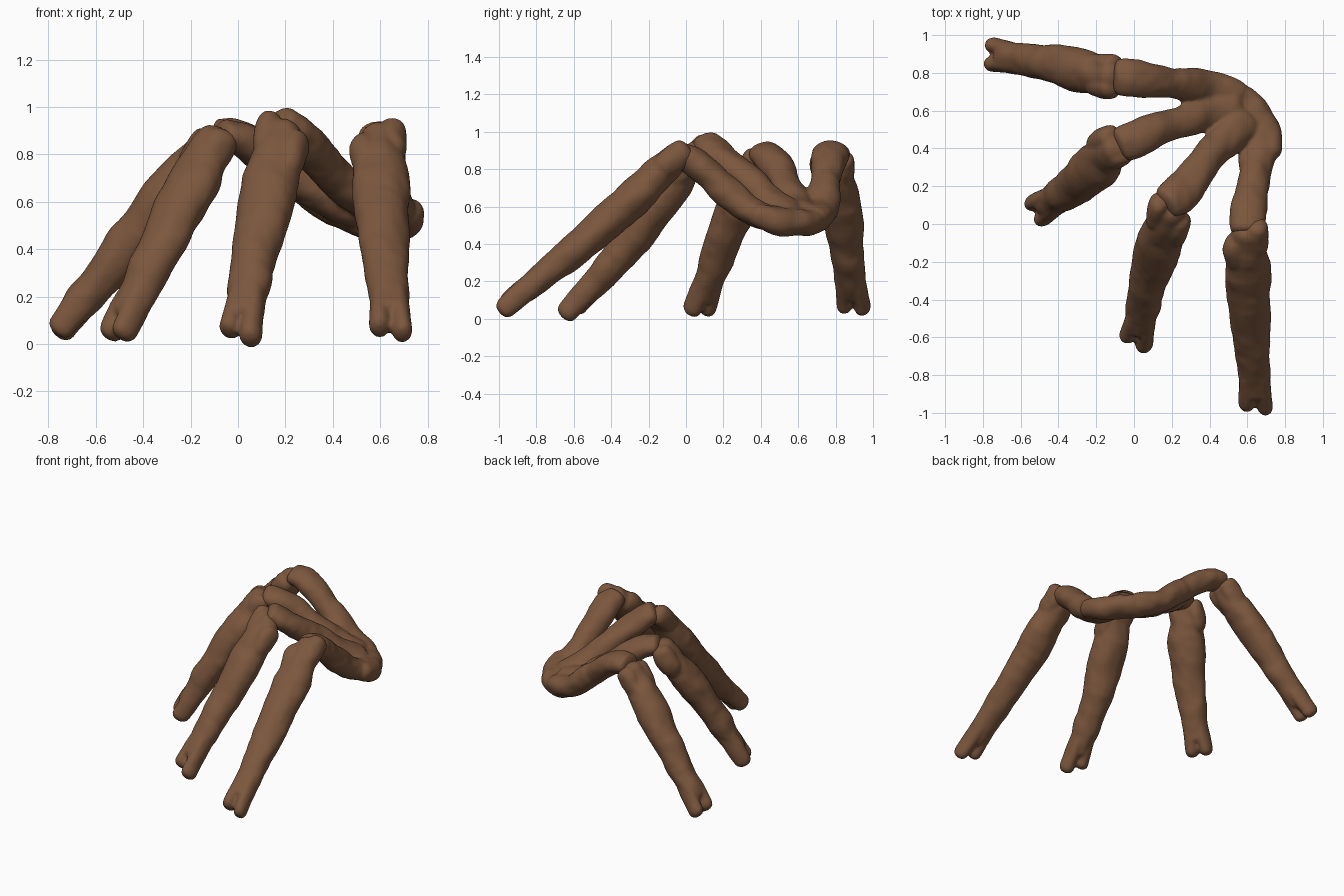
import bpy, bmesh, math
from mathutils import Vector, noise

if "Cube" in bpy.data.objects:
    bpy.data.objects.remove(bpy.data.objects["Cube"])

bark = bpy.data.materials.new("bark brown")
bark.diffuse_color = (0.2, 0.095, 0.047, 1)
bark.use_nodes = True
bark.node_tree.nodes["Principled BSDF"].inputs["Base Color"].default_value = bark.diffuse_color


def sample(vals, t):
    """Smooth (Catmull-Rom) interpolation through a list of vectors."""
    n = len(vals) - 1
    i = min(int(t * n), n - 1)
    f = t * n - i
    p0, p1, p2, p3 = (vals[max(0, min(n, k))] for k in (i - 1, i, i + 1, i + 2))
    return 0.5 * (2 * p1 + (p2 - p0) * f + (2 * p0 - 5 * p1 + 4 * p2 - p3) * f * f
                  + (3 * p1 - p0 - 3 * p2 + p3) * f ** 3)


def limb(bm, path, sizes, rough=0.013, rings=40, sides=24):
    """Lumpy oval tube with round ends; sizes are (half width, half thickness)."""
    pts = [Vector(p) for p in path]
    szs = [Vector((a, b, 0)) for a, b in sizes]
    length = sum((b - a).length for a, b in zip(pts, pts[1:]))
    loops = []
    for i in range(rings + 1):
        t = 0.5 - 0.5 * math.cos(math.pi * i / rings)
        c, s = sample(pts, t), sample(szs, t)
        d = (sample(pts, min(1, t + .02)) - sample(pts, max(0, t - .02))).normalized()
        side = d.cross(Vector((0, 0, 1))).normalized()
        up = side.cross(d)
        e = min(t, 1 - t) * length / max(s.y, 0.03)
        cap = max(0.02, math.sqrt(1 - (1 - min(e, 1)) ** 2))
        loop = []
        for k in range(sides):
            a = 2 * math.pi * k / sides
            v = (side * math.cos(a) * s.x + up * math.sin(a) * s.y) * cap
            q = c + v
            v += v.normalized() * cap * rough * (noise.noise(q * 7) + 0.5 * noise.noise(q * 16))
            loop.append(bm.verts.new(c + v))
        loops.append(loop)
    for a, b in zip(loops, loops[1:]):
        for k in range(sides):
            j = (k + 1) % sides
            bm.faces.new((a[k], a[j], b[j], b[k]))
    bm.faces.new(loops[0][::-1])
    bm.faces.new(loops[-1])


def finish(bm, name):
    bmesh.ops.recalc_face_normals(bm, faces=bm.faces)
    me = bpy.data.meshes.new(name)
    bm.to_mesh(me)
    bm.free()
    me.materials.append(bark)
    ob = bpy.data.objects.new(name, me)
    bpy.context.collection.objects.link(ob)
    r = ob.modifiers.new("fuse", 'REMESH')
    r.mode, r.voxel_size, r.use_smooth_shade = 'VOXEL', 0.011, True
    s = ob.modifiers.new("soften", 'SMOOTH')
    s.factor, s.iterations = 0.5, 4


# Lower legs: knee, mid, foot centre, half width at knee and mid,
# drop of the knee lump on each side, extra reach of each toe
shanks = {
    "lower_leg_back": ((-.12, .78, .85), (-.43, .845, .465), (-.742, .895, .068),
                       .118, .10, (.03, .02), (.0, .015)),
    "lower_leg_back_middle": ((-.10, .41, .86), (-.29, .22, .48), (-.505, .075, .058),
                              .125, .11, (.02, .02), (.01, .01)),
    "lower_leg_front_middle": ((.185, .065, .89), (.09, -.25, .47), (.012, -.60, .063),
                               .125, .11, (-.03, .075), (.045, -.005)),
    "lower_leg_front": ((.59, -.05, .87), (.61, -.42, .52), (.645, -.95, .075),
                        .12, .112, (.075, -.015), (.035, .0)),
}
for name, (knee, mid, foot, w, wm, drops, reach) in shanks.items():
    if name == "lower_leg_front_middle":
        drops = drops[::1]
    knee, mid, foot = Vector(knee), Vector(mid), Vector(foot)
    bm = bmesh.new()
    d = (foot - mid).normalized()
    top = knee + (knee - mid).normalized() * 0.055
    side = -d.cross(Vector((0, 0, 1))).normalized()
    limb(bm, [top, knee.lerp(mid, .5), mid, mid.lerp(foot, .5), foot - d * 0.05],
         [(w * .62, .07), (w, .098), (wm, .094), (.09, .083), (.075, .06)])
    for sgn, drop, extra in zip((-1, 1), drops[::1], reach[::-1]):
        # one of two toes split by a notch
        o = side * sgn
        limb(bm, [foot - d * .25 + o * .035, foot - d * .1 + o * .042, foot + o * .05 + d * (.032 + extra)],
             [(.04, .066), (.044, .064), (.046, .058)], 0.006, 20)
        # bony lump on the knee
        p = top + o * w * .5 + d * drop
        limb(bm, [p - d * .01, p + d * .08, p + d * .22],
             [(.05, .06), (.063, .075), (.05, .06)], 0.012, 20)
    finish(bm, name)

# Upper limbs sweeping down to one shared root
bm = bmesh.new()
arms = [
    [(-.11, .775, .89), (.02, .77, .865), (.2, .745, .74), (.4, .71, .575), (.58, .64, .53)],
    [(-.09, .41, .89), (.05, .47, .84), (.22, .535, .72), (.4, .59, .60), (.58, .62, .54)],
    [(.16, .10, .95), (.25, .17, .88), (.37, .32, .75), (.48, .44, .64), (.61, .58, .54)],
    [(.59, -.06, .89), (.6, .06, .83), (.63, .22, .68), (.655, .38, .56), (.65, .55, .52)],
]
for path in arms:
    limb(bm, path, [(.09, .06), (.1, .075), (.085, .078), (.1, .075), (.105, .07)])
limb(bm, [(.36, .725, .60), (.5, .69, .53), (.61, .60, .515), (.695, .49, .52), (.73, .34, .57)],
     [(.06, .06), (.085, .075), (.1, .075), (.08, .075), (.05, .055)])
finish(bm, "upper_limbs_and_root")
